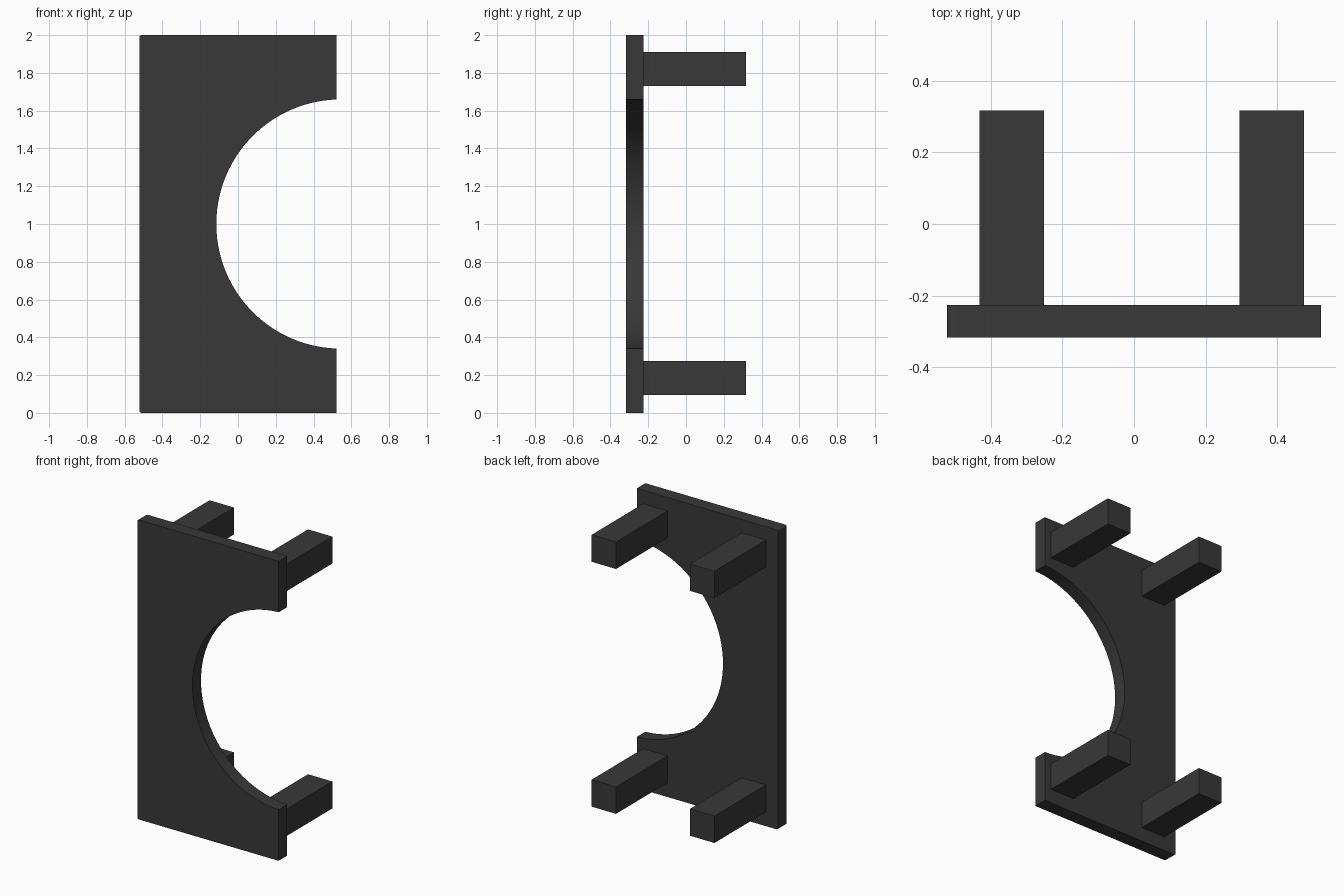
import bpy, bmesh, math

old = bpy.data.objects.get("Cube")
if old:
    bpy.data.objects.remove(old, do_unlink=True)

# Dark grey plastic
GREY = (0.04, 0.04, 0.04, 1)
mat = bpy.data.materials.new("dark_grey")
mat.use_nodes = True
mat.diffuse_color = GREY
mat.node_tree.nodes["Principled BSDF"].inputs["Base Color"].default_value = GREY

FRONT, BACK, TIP = -0.317, -0.226, 0.317
HALF, HEIGHT = 0.522, 2.0


def finish(name, bm):
    bmesh.ops.recalc_face_normals(bm, faces=bm.faces)
    mesh = bpy.data.meshes.new(name)
    bm.to_mesh(mesh)
    bm.free()
    mesh.materials.append(mat)
    obj = bpy.data.objects.new(name, mesh)
    bpy.context.collection.objects.link(obj)
    return obj


def arc(cx, cz, r, start, end, steps):
    angles = [math.radians(start + (end - start) * i / steps) for i in range(steps + 1)]
    return [(cx + r * math.cos(a), cz + r * math.sin(a)) for a in angles]


# Face plate: outline with rounded outer corners and a round bite on the left edge
r = 0.012
bite_r, bite_x = 0.66, 0.545
edge = math.degrees(math.acos((HALF - bite_x) / bite_r))
outline = [(HALF, HEIGHT)]
outline += arc(-HALF + r, HEIGHT - r, r, 90, 180, 4)
outline += arc(-HALF + r, r, r, 180, 270, 4)
outline += [(HALF, 0)]
outline += arc(bite_x, HEIGHT / 2, bite_r, 360 - edge, edge, 48)

bm = bmesh.new()
face = bm.faces.new([bm.verts.new((x, FRONT, z)) for x, z in outline])
side = bmesh.ops.extrude_face_region(bm, geom=[face], use_keep_orig=True)
moved = [v for v in side["geom"] if isinstance(v, bmesh.types.BMVert)]
bmesh.ops.translate(bm, verts=moved, vec=(0, BACK - FRONT, 0))
plate = finish("face_plate", bm)
bpy.context.view_layer.objects.active = plate
plate.select_set(True)
bpy.ops.object.shade_smooth_by_angle(angle=math.radians(30))

# Four square pegs on the back
PEG = 0.18
for level, z in (("lower", 0.185), ("upper", 1.82)):
    for hand, x in (("right", -0.342), ("left", 0.385)):
        bm = bmesh.new()
        bmesh.ops.create_cube(bm, size=1)
        bmesh.ops.scale(bm, vec=(PEG, TIP - BACK, PEG), verts=bm.verts)
        bmesh.ops.translate(bm, vec=(x, (TIP + BACK) / 2, z), verts=bm.verts)
        finish(f"{level}_{hand}_peg", bm)
